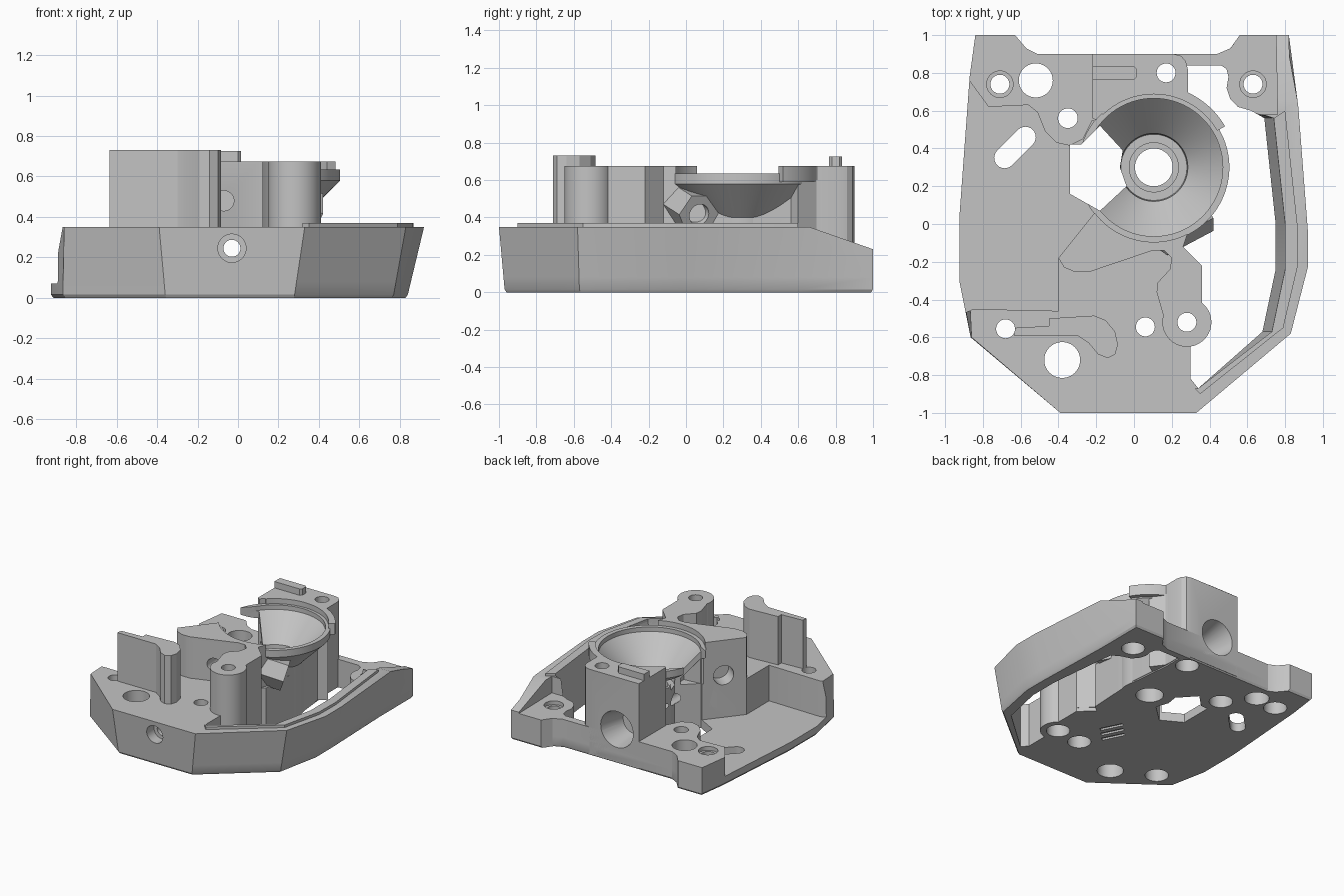
import bpy, bmesh, math
from mathutils import Vector, Matrix

if "Cube" in bpy.data.objects:
    bpy.data.objects.remove(bpy.data.objects["Cube"])

SHADE = (0.55, 0.55, 0.55, 1)
grey = bpy.data.materials.new("plain grey")
grey.use_nodes = True
grey.diffuse_color = SHADE
grey.node_tree.nodes["Principled BSDF"].inputs["Base Color"].default_value = SHADE


def finish(name, bm):
    bmesh.ops.recalc_face_normals(bm, faces=bm.faces)
    mesh = bpy.data.meshes.new(name)
    bm.to_mesh(mesh)
    bm.free()
    mesh.materials.append(grey)
    ob = bpy.data.objects.new(name, mesh)
    bpy.context.collection.objects.link(ob)
    return ob


def loft(name, *layers):
    """Closed solid through matching outlines, each given as (points, z)."""
    bm = bmesh.new()
    rings = [[bm.verts.new((x, y, z)) for x, y in pts] for pts, z in layers]
    n = len(rings[0])
    for a, b in zip(rings, rings[1:]):
        for i in range(n):
            j = (i + 1) % n
            bm.faces.new((a[i], a[j], b[j], b[i]))
    bm.faces.new(rings[0])
    bm.faces.new(rings[-1])
    return finish(name, bm)


def prism(name, pts, low, high):
    return loft(name, (pts, low), (pts, high))


def circle(x, y, r, n=40):
    return [(x + r * math.cos(math.tau * i / n), y + r * math.sin(math.tau * i / n)) for i in range(n)]


def rod(name, start, end, r1, r2=None, sides=32):
    """Round or many-sided bar between two points, flat side up."""
    a, b = Vector(start), Vector(end)
    turn = (b - a).to_track_quat('Z', 'Y').to_matrix().to_4x4() @ Matrix.Rotation(math.pi / sides, 4, 'Z')
    bm = bmesh.new()
    bmesh.ops.create_cone(bm, cap_ends=True, segments=sides, radius1=r1,
                          radius2=r1 if r2 is None else r2, depth=(b - a).length,
                          matrix=Matrix.Translation((a + b) / 2) @ turn)
    return finish(name, bm)


def revolve(name, profile, x, y, n=96):
    """Ring-shaped solid from a closed radius and height profile."""
    bm = bmesh.new()
    rings = [[bm.verts.new((px, py, z)) for px, py in circle(x, y, r, n)] for r, z in profile]
    for a, b in zip(rings, rings[1:] + rings[:1]):
        for i in range(n):
            j = (i + 1) % n
            bm.faces.new((a[i], a[j], b[j], b[i]))
    return finish(name, bm)


def cut(ob, *cutters):
    for c in cutters:
        m = ob.modifiers.new("cut", 'BOOLEAN')
        m.operation, m.solver, m.object = 'DIFFERENCE', 'EXACT', c
    graph = bpy.context.evaluated_depsgraph_get()
    mesh = bpy.data.meshes.new_from_object(ob.evaluated_get(graph))
    ob.modifiers.clear()
    ob.data = mesh


FX, FY = 0.105, 0.3   # funnel centre
BX, BZ = -0.03, 0.245  # long bore

# Tapered outer body
ends = [(0.82, 1), (0.56, 1), (0.51, 0.93), (0.44, 0.9), (-0.51, 0.9), (-0.57, 0.93), (-0.63, 1), (-0.84, 1)]
top = ends + [(-0.87, 0.78), (-0.89, 0.03), (-0.875, -0.3), (-0.86, -0.6), (-0.39, -1), (0.33, -1),
              (0.83, -0.58), (0.92, -0.23), (0.92, -0.03), (0.87, 0.62)]
low = ends + [(-0.87, 0.78), (-0.925, 0.03), (-0.925, -0.3), (-0.865, -0.6), (-0.36, -0.97), (0.28, -0.97),
              (0.77, -0.57), (0.84, -0.22), (0.84, -0.03), (0.82, 0.62)]
mid = [l if l[0] < -0.8 else Vector(l).lerp(t, 0.19) for l, t in zip(low, top)]
body = loft("body", ([(x * 0.987, y * 0.99) for x, y in low], 0), (low, 0.016), (mid, 0.08), (top, 0.35))

# Cutters shared by the parts
opening = [(0.3, -0.66), (0.3, -0.82), (0.34, -0.87), (0.73, -0.57), (0.8, -0.24), (0.8, 0), (0.74, 0.56),
           (0.62, 0.6), (0.55, 0.62), (0.51, 0.66), (0.49, 0.72), (0.5, 0.78), (0.49, 0.82), (0.46, 0.84),
           (0.28, 0.84), (0.28, 0.7), (0.32, 0.3), (0.3, -0.08), (0.25, -0.12), (0.36, -0.22),
           (0.36, -0.42), (0.3, -0.45)]
inset = [(x - 0.05, y) if x > 0.7 else (x, y) for x, y in opening]
opening_cut = loft("opening_cutter", (inset, -0.1), (inset, 0), (opening, 0.35), (opening, 0.5))
pocket = [(-1.2, 0.76), (-0.88, 0.77), (-0.77, 0.62), (-0.56, 0.63), (-0.51, 0.59), (-0.47, 0.49),
          (-0.41, 0.43), (-0.34, 0.415), (-0.27, 0.45), (-0.22, 0.55), (-0.12, 0.5), (-0.12, 0.15),
          (-0.2, 0.07), (-0.4, -0.18), (-0.4, -0.46), (-0.85, -0.45), (-1.2, -0.6)]
pocket_cut = prism("pocket_cutter", pocket, 0.07, 0.8)
back_cut = prism("back_cutter", [(-1.2, 1.1), (0.75, 1.1), (0.76, 0.58), (-0.15, 0.58), (-0.3, 0.35),
                                 (-1.2, 0.5)], 0.22, 0.8)
bowl_cut = loft("bowl_cutter", *[(circle(FX, FY, r, 96), z) for r, z in
                                 ((0.215, -0.1), (0.215, 0.405), (0.395, 0.585), (0.395, 1))])
hex_cut = prism("hex_cutter", [(-0.34, 0.42), (-0.28, 0.42), (-0.18, 0.52), (-0.06, 0.39), (-0.075, 0.3),
                               (-0.04, 0.2), (-0.18, 0.07), (-0.34, 0.16)], -0.1, 1)
bore_cut = rod("bore_cutter", (BX, -1.2, BZ), (BX, 1.2, BZ), 0.042)
front_recess = rod("front_recess_cutter", (BX, -1.1, BZ), (BX, -0.9, BZ), 0.07)
back_recess = rod("back_recess_cutter", (BX, 1.0, 0.27), (BX, 0.68, 0.25), 0.16, 0.1)
side_bore = rod("side_bore_cutter", (-0.42, 0.05, 0.4), (-0.2, -0.12, 0.4), 0.075)
face_bore = rod("face_bore_cutter", (-0.07, -0.4, 0.48), (-0.07, -0.05, 0.48), 0.05)
screw_spots = [(-0.71, 0.74, 0.05), (0.17, 0.8, 0.05), (0.63, 0.74, 0.05), (-0.35, 0.56, 0.052),
               (-0.68, -0.555, 0.05), (0.06, -0.545, 0.05), (0.28, -0.52, 0.05)]
screws = [prism("screw_cutter", circle(*s), -0.1, 1) for s in screw_spots]
heads = [prism("head_cutter", circle(x, y, 0.085), -0.1, 0.1) for x, y, r in screw_spots]
wide_holes = [prism("wide_cutter", circle(*s), -0.1, 1) for s in ((-0.52, 0.76, 0.09), (-0.38, -0.72, 0.095))]
sinks = [prism("countersink_cutter", circle(x, 0.74, 0.07), 0.19, 0.4) for x in (-0.71, 0.63)]
slot = [(-0.63 + sx * 0.055 + 0.055 * math.cos(a), 0.405 + sx * 0.055 + 0.055 * math.sin(a))
        for sx, first in ((1, -45), (-1, 135)) for a in [math.radians(first + 15 * k) for k in range(13)]]
slot_cut = prism("slot_cutter", slot, -0.1, 0.5)
vents = [rod("vent_cutter", (0.01 + k * 0.05, -0.36 + k * 0.05, 0), (-0.07 + k * 0.05, -0.2 + k * 0.05, 0),
             0.02, sides=4) for k in (-1, 0, 1)]

# Slope at the back of the side rail
bm = bmesh.new()
sides = [[bm.verts.new((x, y, z)) for y, z in ((0.6, 0.37), (1.1, 0.195), (1.1, 0.8), (0.6, 0.8))]
         for x in (-1.2, 1.2)]
for k in range(4):
    bm.faces.new((sides[0][k], sides[0][k - 1], sides[1][k - 1], sides[1][k]))
bm.faces.new(sides[0])
bm.faces.new(sides[1])
slope_cut = finish("slope_cutter", bm)

cut(body, opening_cut, pocket_cut, back_cut, slope_cut, bowl_cut, hex_cut, bore_cut, front_recess,
    back_recess, side_bore, slot_cut, *screws, *heads, *wide_holes, *sinks, *vents)

# Raised lip along the side rail
lip = prism("rail_lip", [(0.8, 0.6), (0.868, -0.03), (0.865, -0.23), (0.79, -0.55), (0.35, -0.9),
                         (0.32, -0.87), (0.34, -0.87), (0.73, -0.57), (0.8, -0.24), (0.8, 0), (0.74, 0.56)],
            0.33, 0.37)

# Funnel bowl on its column, with a raised arc behind
funnel = revolve("funnel", [(0.22, 0), (0.22, 0.4), (0.4, 0.58), (0.4, 0.635), (0.365, 0.635),
                            (0.365, 0.6), (0.18, 0.41), (0.175, 0.35), (0.13, 0.35), (0.13, 0.31),
                            (0.1, 0.31), (0.1, 0)], FX, FY)
cut(funnel, hex_cut, bore_cut, back_recess)
arc = [math.radians(30 + 104 * k / 40) for k in range(41)]
arc_pts = [(FX + r * math.cos(a), FY + r * math.sin(a))
           for r, angles in ((0.435, arc), (0.387, arc[::-1])) for a in angles]
arc_wall = prism("arc_wall", arc_pts, 0.59, 0.675)

# Wall that carries the funnel
support = prism("funnel_support", [(-0.04, 0.02), (0.3, 0), (0.322, 0.3), (0.285, 0.72), (-0.05, 0.6)], 0.01, 0.6)
cut(support, bowl_cut, hex_cut, bore_cut, back_recess)

# Back block with its locating tab
back_block = prism("back_block", [(-0.22, 0.9), (0.21, 0.9), (0.25, 0.89), (0.275, 0.86), (0.285, 0.82),
                                  (0.285, 0.7), (0.36, 0.6), (0.2, 0.5), (-0.1, 0.5), (-0.22, 0.56)],
                   0.01, 0.675)
cut(back_block, bowl_cut, hex_cut, bore_cut, back_recess, screws[1], heads[1])
tab = prism("locating_tab", [(-0.22, 0.765), (0, 0.765), (0.015, 0.78), (0.015, 0.82), (0, 0.835),
                             (-0.22, 0.835)], 0.66, 0.725)

# Central block and its round post
centre = prism("centre_block", [(-0.2, 0.07), (-0.4, -0.18), (-0.37, -0.23), (-0.31, -0.255), (-0.24, -0.255),
                                (0.1, -0.14), (0.16, -0.14), (0.2, -0.18), (0.19, -0.24), (0.125, -0.31),
                                (0.12, -0.36), (0.16, -0.5), (0.28, -0.6), (0.36, -0.44), (0.36, -0.22),
                                (0.26, -0.12), (0.3, 0), (0.1, 0.1)], 0.03, 0.675)
cut(centre, bowl_cut, hex_cut, bore_cut, side_bore, face_bore, screws[6], heads[6])
post = prism("round_post", circle(0.28, -0.52, 0.13), 0, 0.675)
cut(post, screws[6], heads[6])

# Hexagonal side fitting, tilted towards the funnel
start, end = Vector((0.12, -0.06, 0.5)), Vector((0.365, 0.07, 0.415))
fitting = rod("hex_fitting", start, end, 0.12, sides=6)
fitting_bore = rod("fitting_bore_cutter", end - (end - start) * 0.4, end + (end - start), 0.058)
cut(fitting, fitting_bore, bowl_cut)

# Tall stop at the front
stop = prism("tall_stop", [(-0.635, -0.55), (-0.635, -0.59), (-0.3, -0.59), (-0.24, -0.63), (-0.19, -0.69),
                           (-0.14, -0.71), (-0.1, -0.69), (-0.085, -0.64), (-0.1, -0.57), (-0.15, -0.51),
                           (-0.21, -0.485), (-0.45, -0.5), (-0.45, -0.54)], 0.3, 0.73)
cut(stop, screws[4])

# Remove cutters and smooth the rounded faces
for ob in list(bpy.data.objects):
    if "cutter" in ob.name:
        bpy.data.objects.remove(ob)
for ob in (body, lip, funnel, arc_wall, support, back_block, tab, centre, post, fitting, stop):
    bpy.ops.object.select_all(action='DESELECT')
    ob.select_set(True)
    bpy.context.view_layer.objects.active = ob
    bpy.ops.object.shade_smooth_by_angle(angle=math.radians(25))
